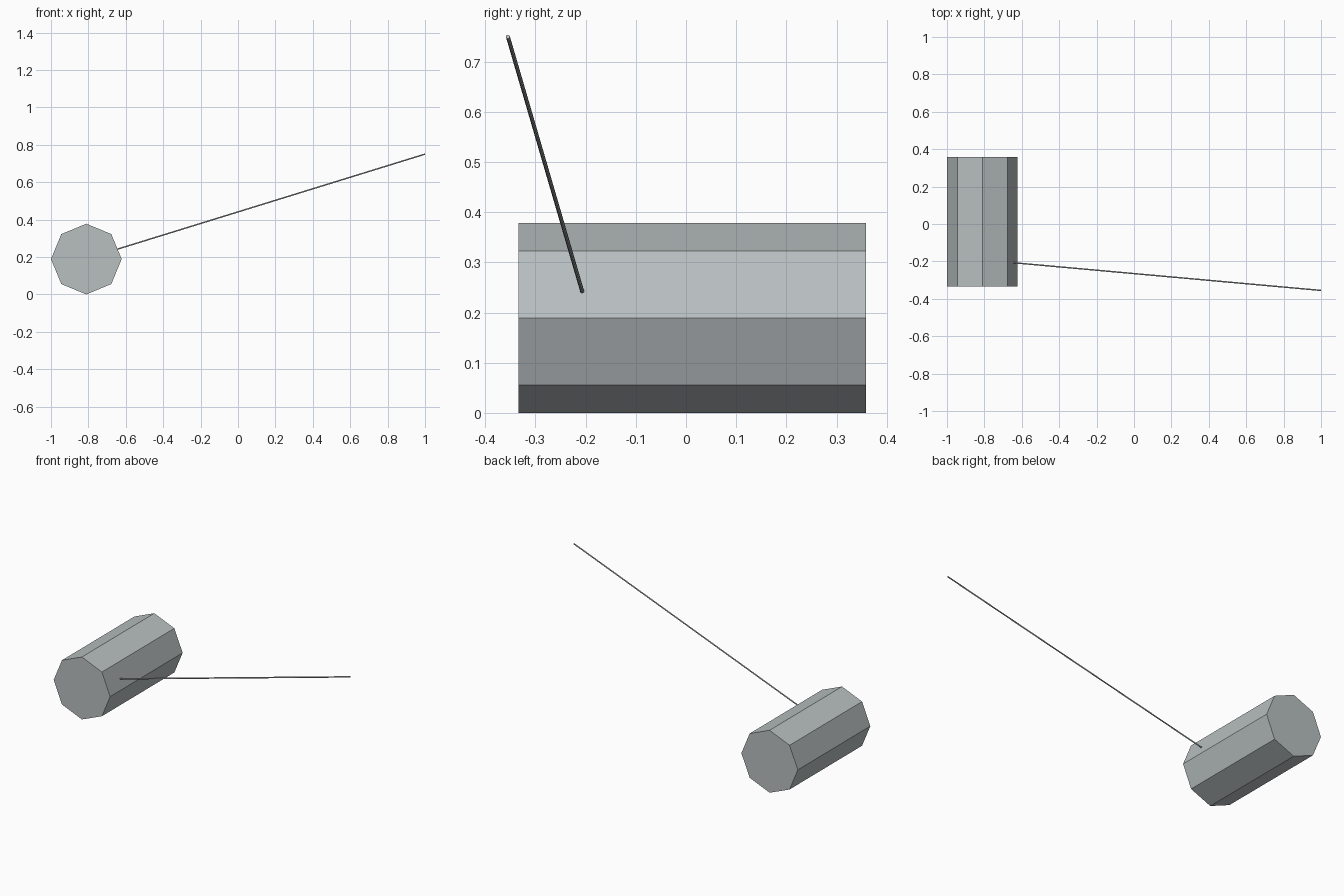
import bpy
from math import pi
from mathutils import Vector

cube = bpy.data.objects.get("Cube")
if cube:
    bpy.data.objects.remove(cube, do_unlink=True)

# One cool grey for the whole model
grey = bpy.data.materials.new("cool_grey")
grey.use_nodes = True
colour = (0.48, 0.52, 0.53, 1)
grey.diffuse_color = colour
grey.node_tree.nodes["Principled BSDF"].inputs["Base Color"].default_value = colour


def prism(name, start, end, radius, sides, roll=0.0):
    """Flat-shaded prism running between two points."""
    start, end = Vector(start), Vector(end)
    axis = end - start
    bpy.ops.mesh.primitive_cylinder_add(
        vertices=sides, radius=radius, depth=axis.length,
        location=(start + end) / 2)
    obj = bpy.context.object
    obj.name = name
    obj.rotation_euler = axis.to_track_quat("Z", "Y").to_euler()
    obj.rotation_euler.rotate_axis("Z", roll)
    obj.data.materials.append(grey)
    return obj


# Eight-sided drum lying front to back, resting on one corner edge
prism("drum", (-0.811, -0.334, 0.189), (-0.811, 0.359, 0.189), 0.189, 8)

# Thin rod rising from the drum's left flank, its root just inside the face
prism("rod", (-0.655, -0.206, 0.239), (0.999, -0.355, 0.75), 0.004, 8, pi / 8)
